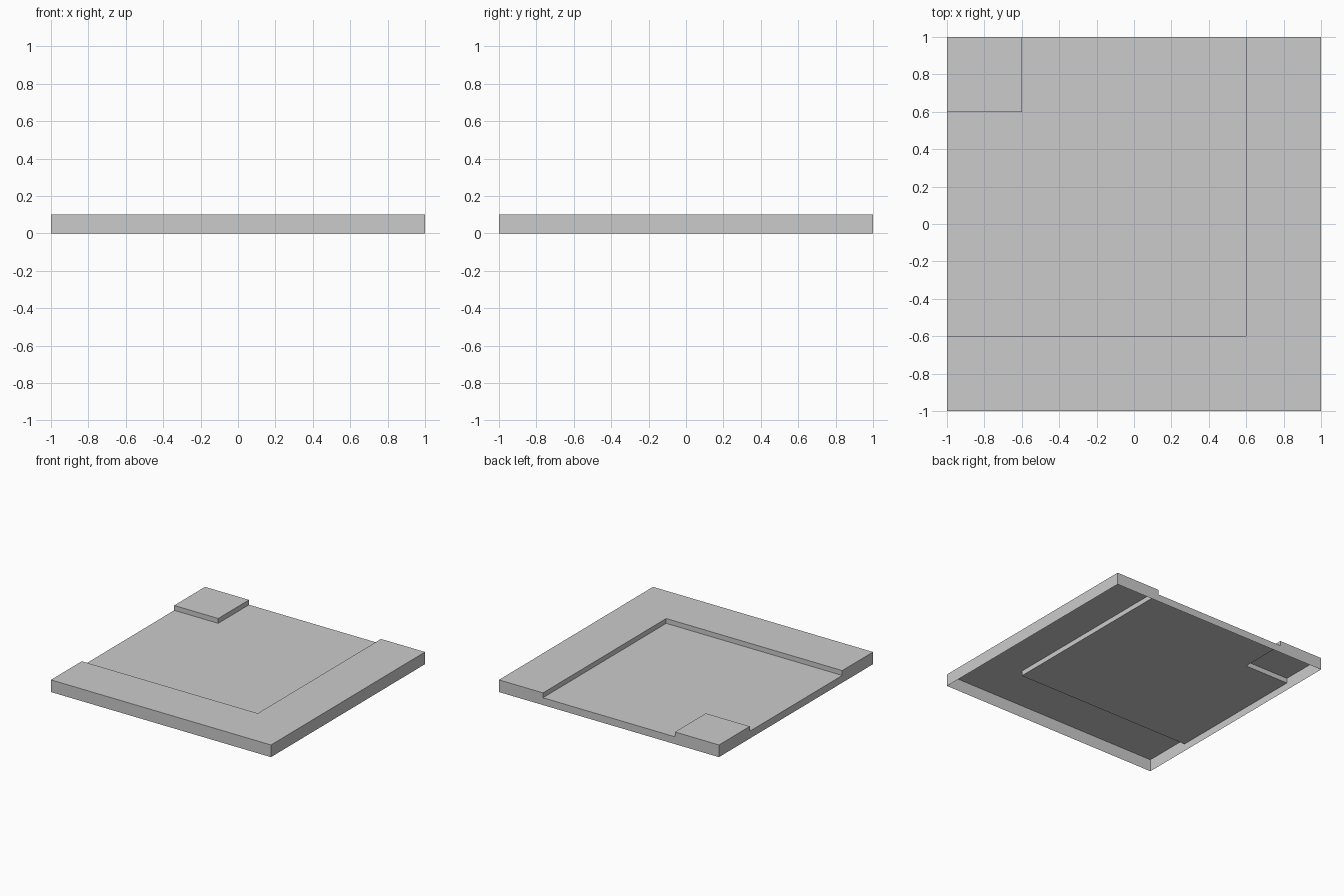
import bpy, bmesh

if "Cube" in bpy.data.objects:
    bpy.data.objects.remove(bpy.data.objects["Cube"])

HIGH, LOW = 0.1, 0.06
CUTS = [-1.0, -0.6, 0.6, 1.0]


def level(i, j):
    """Top height of a cell; 0 outside the tile."""
    if not (0 <= i < 3 and 0 <= j < 3):
        return 0.0
    border = i == 2 or j == 0
    corner = i == 0 and j == 2
    return HIGH if border or corner else LOW


bm = bmesh.new()


def quad(*points):
    bm.faces.new([bm.verts.new(p) for p in points])


for i in range(3):
    for j in range(3):
        x0, x1, y0, y1 = CUTS[i], CUTS[i + 1], CUTS[j], CUTS[j + 1]
        z = level(i, j)
        # Top surface of the cell
        quad((x0, y0, z), (x1, y0, z), (x1, y1, z), (x0, y1, z))
        # Walls down to each lower neighbour (curb steps and outer skirt, open below)
        sides = [((0, -1), (x0, y0), (x1, y0)), ((1, 0), (x1, y0), (x1, y1)),
                 ((0, 1), (x1, y1), (x0, y1)), ((-1, 0), (x0, y1), (x0, y0))]
        for (di, dj), a, b in sides:
            low = level(i + di, j + dj)
            if low < z:
                quad((*a, low), (*b, low), (*b, z), (*a, z))

# Weld and merge the coplanar cells
bmesh.ops.remove_doubles(bm, verts=bm.verts, dist=1e-5)
bmesh.ops.dissolve_limit(bm, angle_limit=0.01, verts=bm.verts, edges=bm.edges)

mesh = bpy.data.meshes.new("road_corner_tile")
bm.to_mesh(mesh)
bm.free()
tile = bpy.data.objects.new("road_corner_tile", mesh)
bpy.context.collection.objects.link(tile)
